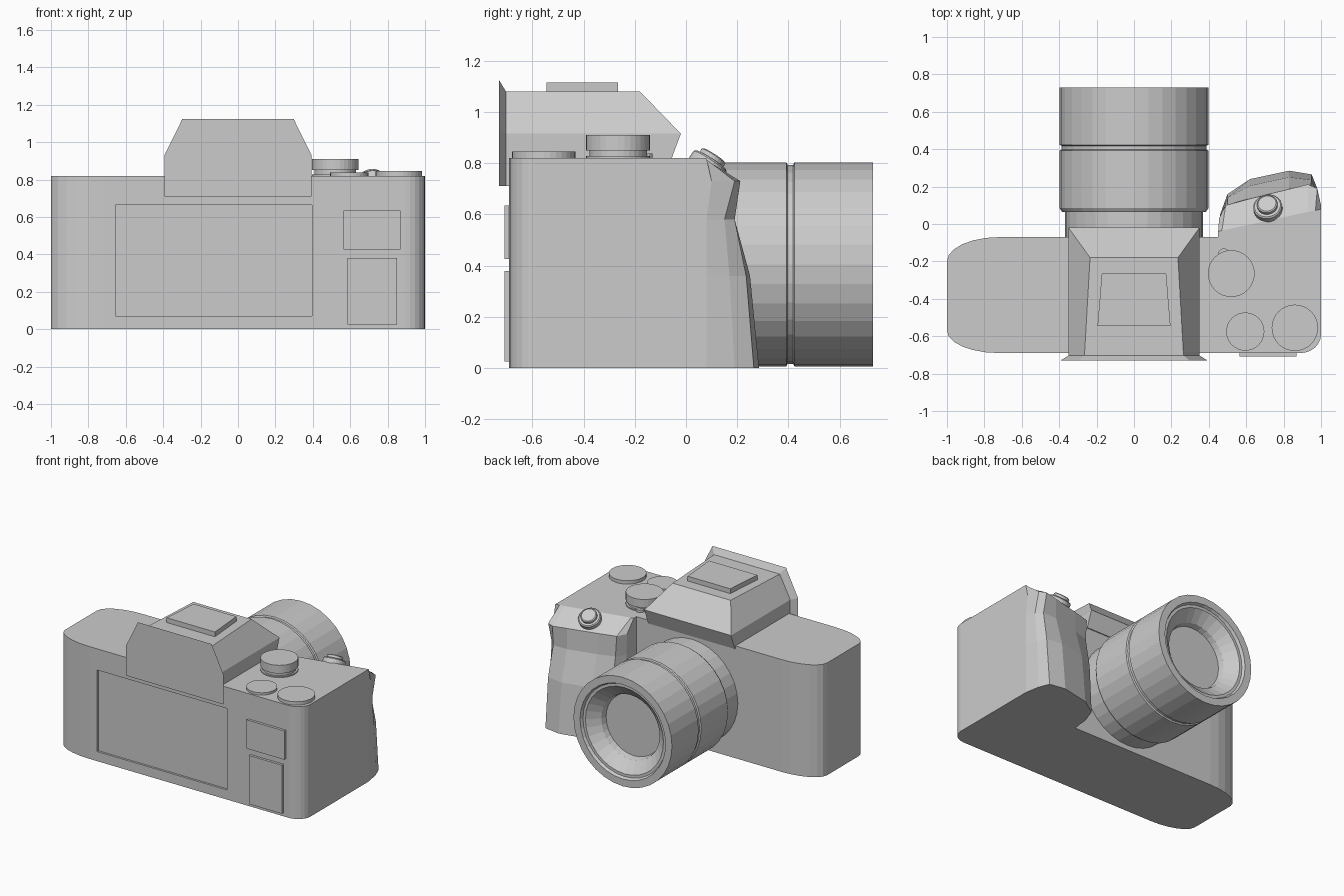
import bpy, math
from mathutils import Vector

if "Cube" in bpy.data.objects:
    bpy.data.objects.remove(bpy.data.objects["Cube"])


def loft(name, rings):
    """Closed solid through rings that share a point count."""
    n = len(rings[0])
    verts = [p for r in rings for p in r]
    faces = [(k * n + i, k * n + (i + 1) % n, (k + 1) * n + (i + 1) % n, (k + 1) * n + i)
             for k in range(len(rings) - 1) for i in range(n)]
    faces += [tuple(range(n))[::-1], tuple(range(len(verts) - n, len(verts)))]
    me = bpy.data.meshes.new(name)
    me.from_pydata(verts, [], faces)
    ob = bpy.data.objects.new(name, me)
    bpy.context.collection.objects.link(ob)
    bpy.context.view_layer.objects.active = ob
    bpy.ops.object.mode_set(mode='EDIT')
    bpy.ops.mesh.select_all(action='SELECT')
    bpy.ops.mesh.normals_make_consistent(inside=False)
    bpy.ops.object.mode_set(mode='OBJECT')
    return ob


def turned(name, origin, axis, profile, sides=32):
    """Turned part: profile is (distance along axis, radius)."""
    q = Vector(axis).to_track_quat('Z', 'Y')
    o = Vector(origin)
    ang = [2 * math.pi * i / sides for i in range(sides)]
    return loft(name, [[o + q @ Vector((r * math.cos(a), r * math.sin(a), h)) for a in ang]
                       for h, r in profile])


def box(name, x0, x1, y0, y1, z0, z1):
    return loft(name, [[(x0, y0, z), (x1, y0, z), (x1, y1, z), (x0, y1, z)] for z in (z0, z1)])


def corner(cx, cy, rx, ry, start, n=7):
    return [(cx + rx * math.cos(math.radians(start + 90 * i / (n - 1))),
             cy + ry * math.sin(math.radians(start + 90 * i / (n - 1)))) for i in range(n)]


# Body with moulded grip: fixed outline plus a grip edge that changes with height
fixed = (corner(-0.72, -0.20, 0.28, 0.13, 90) + corner(-0.72, -0.57, 0.28, 0.12, 180)
         + corner(0.89, -0.59, 0.11, 0.10, 270))
grip = {
    0.00: [(1, .08), (.98, .19), (.95, .265), (.83, .285), (.62, .24), (.50, .16), (.46, .05)],
    0.36: [(1, .08), (.98, .17), (.95, .235), (.83, .25), (.62, .205), (.50, .14), (.46, .04)],
    0.58: [(1, .08), (.98, .15), (.94, .19), (.83, .19), (.62, .14), (.50, .10), (.46, .03)],
    0.73: [(1, .10), (.98, .19), (.93, .212), (.83, .187), (.62, .135), (.49, .10), (.455, .03)],
    0.82: [(1, .08), (.97, .073), (.93, .065), (.83, .043), (.62, -.003), (.47, -.035), (.45, -.04)],
}
body = loft("body", [[(x, y, z) for x, y in fixed + edge + [(.45, -.07)]]
                     for z, edge in grip.items()])

# Recess for the rear screen
cutter = box("screen_cutter", -0.655, 0.395, -0.80, -0.675, 0.07, 0.665)
mod = body.modifiers.new("screen_recess", 'BOOLEAN')
mod.operation, mod.object, mod.solver = 'DIFFERENCE', cutter, 'EXACT'
bpy.context.view_layer.objects.active = body
bpy.ops.object.modifier_apply(modifier=mod.name)
bpy.data.objects.remove(cutter)

# Rear control plates
box("upper_button_plate", 0.565, 0.87, -0.708, -0.68, 0.425, 0.635)
box("lower_button_plate", 0.585, 0.85, -0.708, -0.68, 0.025, 0.38)


# Viewfinder hump, accessory shoe and flared eyepiece
def slab(xr, xf, yr, yf, z):
    return [(-xr, yr, z), (xr, yr, z), (xf, yf, z), (-xf, yf, z)]


loft("viewfinder_hump", [slab(.35, .35, -.705, -.063, .80), slab(.35, .35, -.705, -.02, .915),
                         slab(.265, .235, -.705, -.18, 1.08)])
loft("accessory_shoe", [slab(.195, .172, -.545, -.265, z) for z in (1.07, 1.115)])


def eyepiece_ring(w, wt, z0, z1, z2, y):
    return [(-w, y, z0), (w, y, z0), (w, y, z1), (wt, y, z2), (-wt, y, z2), (-w, y, z1)]


loft("eyepiece", [eyepiece_ring(.393, .297, .71, .93, 1.125, -.73),
                  eyepiece_ring(.35, .265, .71, .915, 1.08, -.703),
                  eyepiece_ring(.35, .265, .71, .915, 1.08, -.685)])

# Lens barrel with focus groove and recessed front glass
turned("lens", (0, 0, 0.405), (0, 1, 0), [
    (-.10, .37), (.065, .37), (.065, .385), (.085, .398), (.392, .398), (.397, .388),
    (.418, .388), (.423, .398), (.73, .398), (.73, .345), (.71, .335), (.71, .315),
    (.64, .235), (.60, .225), (.60, .21)])

# Top dials
turned("mode_dial", (.52, -.265, .81), (0, 0, 1),
       [(0, .125), (.018, .125), (.018, .112), (.04, .112), (.04, .125), (.10, .125)])
turned("rear_dial_small", (.595, -.575, .81), (0, 0, 1), [(0, .102), (.027, .102)])
turned("rear_dial_large", (.86, -.555, .81), (0, 0, 1), [(0, .124), (.035, .124)])
turned("dial_lever", (.48, -.16, .81), (0, 0, 1), [(0, .03), (.028, .03)], 12)

# Shutter button on the sloped grip top
turned("shutter_button", (.717, .08, .785), (-.018, .09, .14),
       [(-.02, .077), (.025, .077), (.032, .07), (.032, .055), (.05, .055), (.055, .048)], 24)
